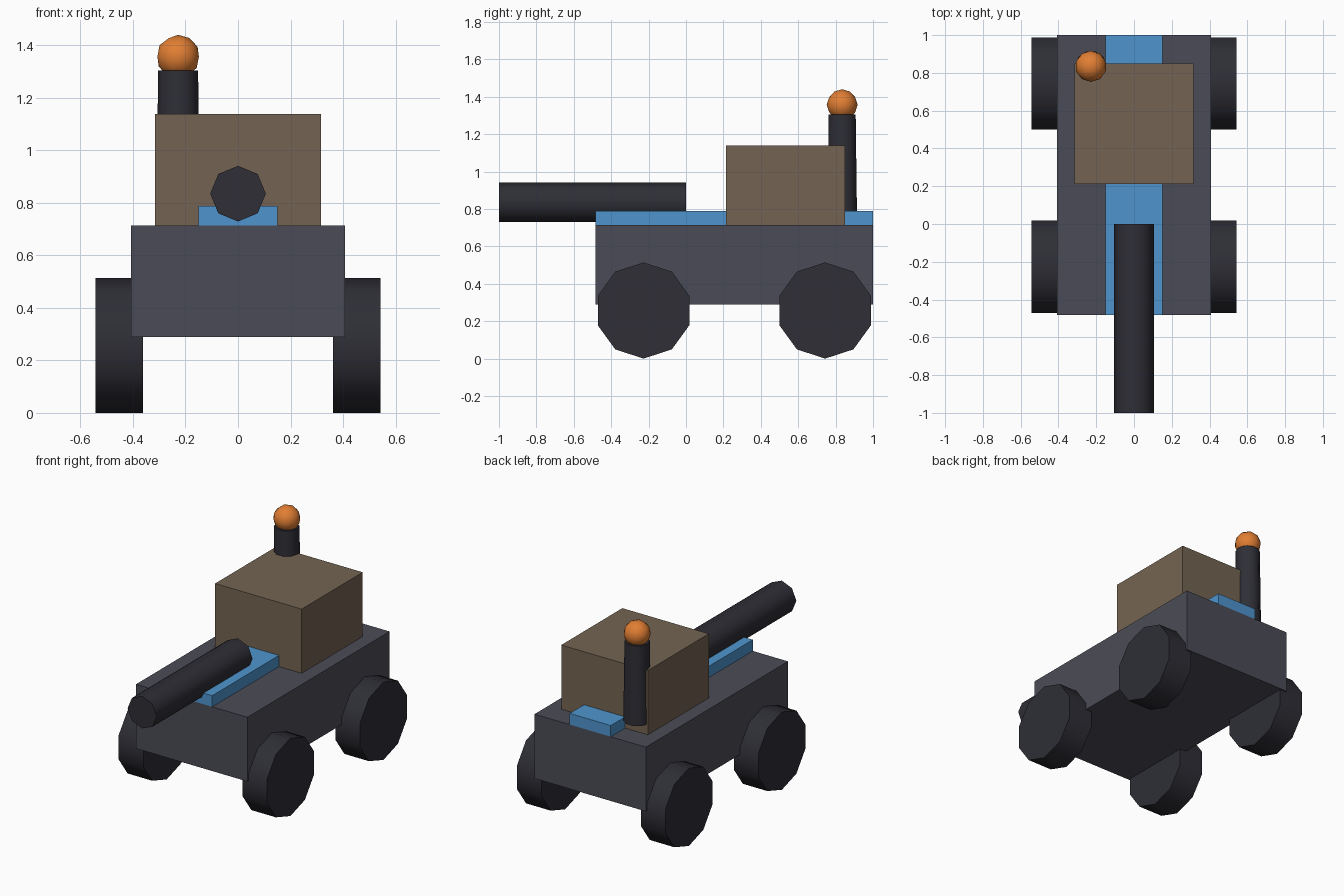
import bpy, bmesh, math
from mathutils import Matrix, Vector

if "Cube" in bpy.data.objects:
    bpy.data.objects.remove(bpy.data.objects["Cube"])


def material(name, rgb):
    """Flat material from 0-255 sRGB values."""
    def lin(c):
        c /= 255
        return c / 12.92 if c <= 0.04045 else ((c + 0.055) / 1.055) ** 2.4
    m = bpy.data.materials.new(name)
    m.diffuse_color = (*[lin(c) for c in rgb], 1)
    m.use_nodes = True
    m.node_tree.nodes["Principled BSDF"].inputs["Base Color"].default_value = m.diffuse_color
    return m


GREY = material("slate_grey", (75, 75, 87))
BROWN = material("brown", (116, 100, 82))
BLUE = material("blue", (78, 149, 206))
DARK = material("dark_rubber", (46, 46, 54))
ORANGE = material("orange", (225, 126, 51))


def finish(name, bm, mat, smooth=False):
    bmesh.ops.recalc_face_normals(bm, faces=bm.faces)
    if smooth:
        for f in bm.faces:
            f.smooth = True
        for e in bm.edges:
            e.smooth = e.calc_face_angle(0) < math.radians(50)
    me = bpy.data.meshes.new(name)
    bm.to_mesh(me)
    bm.free()
    me.materials.append(mat)
    ob = bpy.data.objects.new(name, me)
    bpy.context.collection.objects.link(ob)
    return ob


def box(name, lo, hi, mat):
    lo, hi = Vector(lo), Vector(hi)
    bm = bmesh.new()
    bmesh.ops.create_cube(bm, size=1, matrix=Matrix.Translation((lo + hi) / 2)
                          @ Matrix.Diagonal((*(hi - lo), 1)))
    return finish(name, bm, mat)


def tube(name, start, end, r1, r2, sides, mat, spin=0.0):
    """Capped cylinder or cone between two points."""
    a, b = Vector(start), Vector(end)
    rot = (b - a).to_track_quat('Z', 'Y').to_matrix().to_4x4()
    bm = bmesh.new()
    bmesh.ops.create_cone(bm, cap_ends=True, segments=sides, radius1=r1, radius2=r2,
                          depth=(b - a).length,
                          matrix=Matrix.Translation((a + b) / 2) @ rot
                          @ Matrix.Rotation(spin, 4, 'Z'))
    return finish(name, bm, mat, True)


# Body, cabin and centre stripe
box("chassis", (-0.407, -0.483, 0.29), (0.407, 1.0, 0.714), GREY)
box("cabin", (-0.316, 0.213, 0.714), (0.316, 0.85, 1.138), BROWN)
box("centre_strip", (-0.15, -0.483, 0.714), (0.15, 1.0, 0.788), BLUE)

# Front barrel
tube("front_barrel", (0, -1, 0.835), (0, 0, 0.835), 0.106, 0.106, 8, DARK)

# Four ten-sided wheels, one vertex pointing straight up
R = 0.257
for side, sx in (("left", -1), ("right", 1)):
    for end, y in (("front", -0.227), ("rear", 0.744)):
        tube(f"{end}_{side}_wheel", (sx * 0.362, y, R), (sx * 0.542, y, R),
             R, R, 10, DARK, 0 if sx < 0 else math.pi)

# Chimney with a ball on top
tube("chimney", (-0.228, 0.835, 0.78), (-0.228, 0.835, 1.305), 0.083, 0.076, 10, DARK,
     math.pi / 2)
bm = bmesh.new()
bmesh.ops.create_icosphere(bm, subdivisions=2, radius=0.083,
                           matrix=Matrix.Translation((-0.228, 0.835, 1.357)))
finish("chimney_ball", bm, ORANGE, True)
